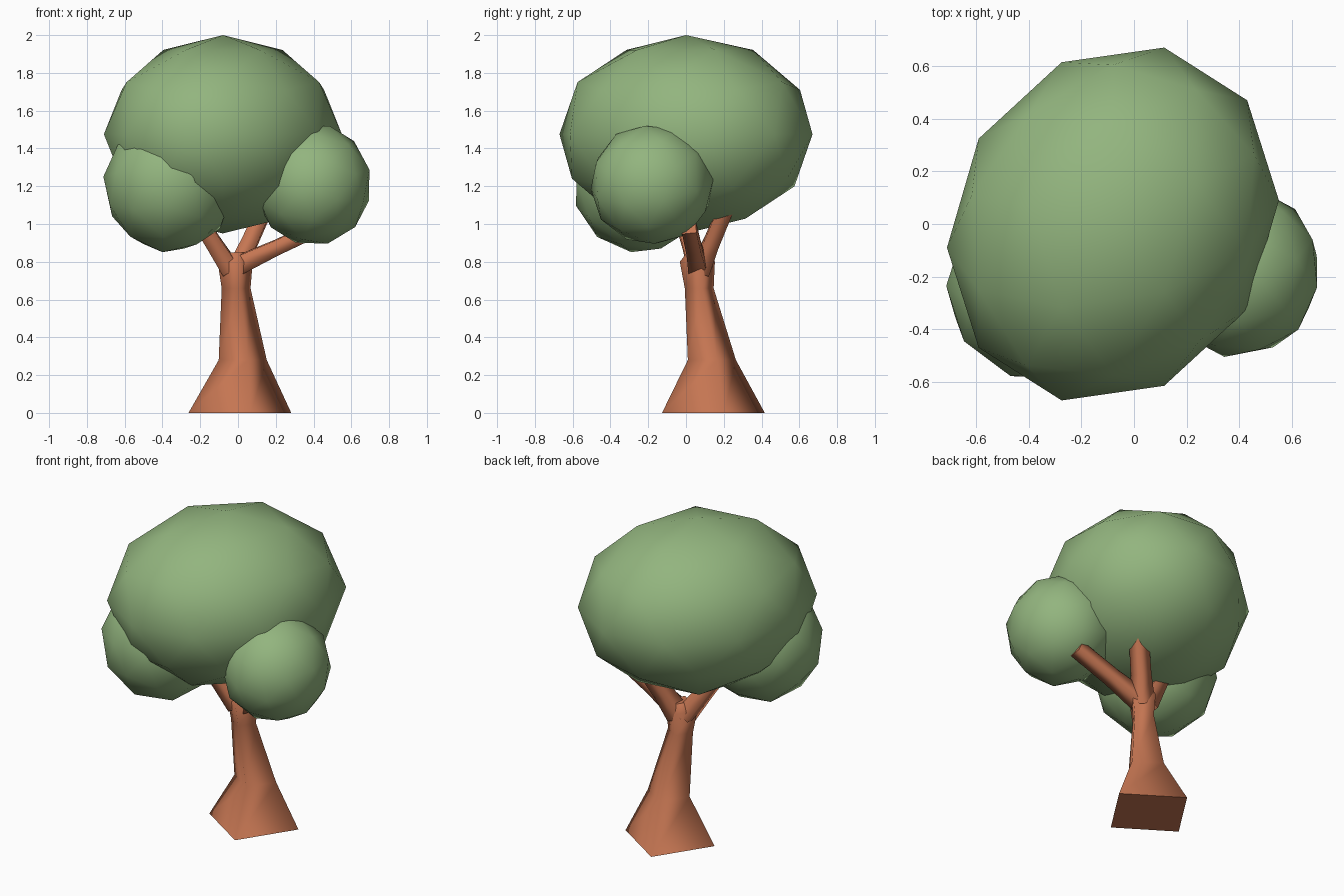
import bpy, bmesh, math
from mathutils import Vector, Matrix, Euler

if "Cube" in bpy.data.objects:
    bpy.data.objects.remove(bpy.data.objects["Cube"])


def material(name, rgb):
    m = bpy.data.materials.new(name)
    m.diffuse_color = (*rgb, 1)
    m.use_nodes = True
    m.node_tree.nodes["Principled BSDF"].inputs["Base Color"].default_value = m.diffuse_color
    return m


LEAF = material("leaf green", (0.29, 0.46, 0.21))
BARK = material("bark brown", (0.56, 0.18, 0.085))


def finish(bm, name, mat):
    bmesh.ops.recalc_face_normals(bm, faces=bm.faces)
    me = bpy.data.meshes.new(name)
    bm.to_mesh(me)
    bm.free()
    me.materials.append(mat)
    ob = bpy.data.objects.new(name, me)
    bpy.context.collection.objects.link(ob)
    return ob


def foliage(name, centre, shape):
    """Low-poly icosphere with smooth shading, shaped by a 3x3 matrix."""
    bm = bmesh.new()
    bmesh.ops.create_icosphere(bm, subdivisions=2, radius=1,
                               matrix=Matrix.Translation(centre) @ shape.to_4x4())
    for f in bm.faces:
        f.smooth = True
    return finish(bm, name, LEAF)


def limb(name, path, twist=12):
    """Four-sided tapering tube through (x, y, z, corner radius) points."""
    bm = bmesh.new()
    pts = [Vector(p[:3]) for p in path]
    rings = []
    for i, p in enumerate(pts):
        d = (pts[min(i + 1, len(pts) - 1)] - pts[max(i - 1, 0)]).normalized()
        if name == "trunk":
            d = Vector((0, 0, 1))
        turn = Vector((0, 0, 1)).rotation_difference(d)
        ring = []
        for k in range(4):
            a = math.radians(twist + 90 * k)
            off = Vector((math.cos(a), math.sin(a), 0)) * path[i][3]
            ring.append(bm.verts.new(p + turn @ off))
        rings.append(ring)
    for lo, hi in zip(rings, rings[1:]):
        for k in range(4):
            n = (k + 1) % 4
            bm.faces.new((lo[k], lo[n], hi[n], hi[k])).smooth = True
    bm.faces.new(rings[0][::-1])
    bm.faces.new(rings[-1])
    return finish(bm, name, BARK)


# Main crown: slightly skewed ellipsoid
foliage("main_crown", (-0.08, 0, 1.475),
        Matrix(((0.63, 0, 0), (0.09, 0.675, 0), (0, 0, 0.525)))
        @ Matrix.Rotation(math.radians(18), 3, 'Z'))

# Two smaller leaf clumps at the front
foliage("right_clump", (0.395, -0.18, 1.21),
        Matrix.Diagonal((0.315, 0.33, 0.325))
        @ Euler((0.25, 0.2, 0.5)).to_matrix())
foliage("left_clump", (-0.36, -0.24, 1.21),
        Matrix.Diagonal((0.355, 0.36, 0.365))
        @ Euler((-0.1, 0.15, 0.3)).to_matrix())

# Flared trunk
limb("trunk", [(0.01, 0.145, 0, 0.278), (0.025, 0.137, 0.28, 0.130),
               (-0.01, 0.07, 0.66, 0.078), (-0.015, 0.06, 0.80, 0.095),
               (-0.01, 0.065, 0.85, 0.06)])

# Three branches into the foliage
limb("left_branch", [(-0.04, 0.06, 0.76, 0.07), (-0.13, 0.02, 0.90, 0.06),
                     (-0.23, -0.03, 1.06, 0.055)], 45)
limb("back_branch", [(0.0, 0.075, 0.76, 0.075), (0.06, 0.135, 0.90, 0.06),
                     (0.14, 0.21, 1.08, 0.058)], 45)
limb("right_branch", [(0.0, 0.06, 0.78, 0.07), (0.20, 0.04, 0.873, 0.056),
                      (0.44, 0.015, 0.985, 0.054)], 45)
